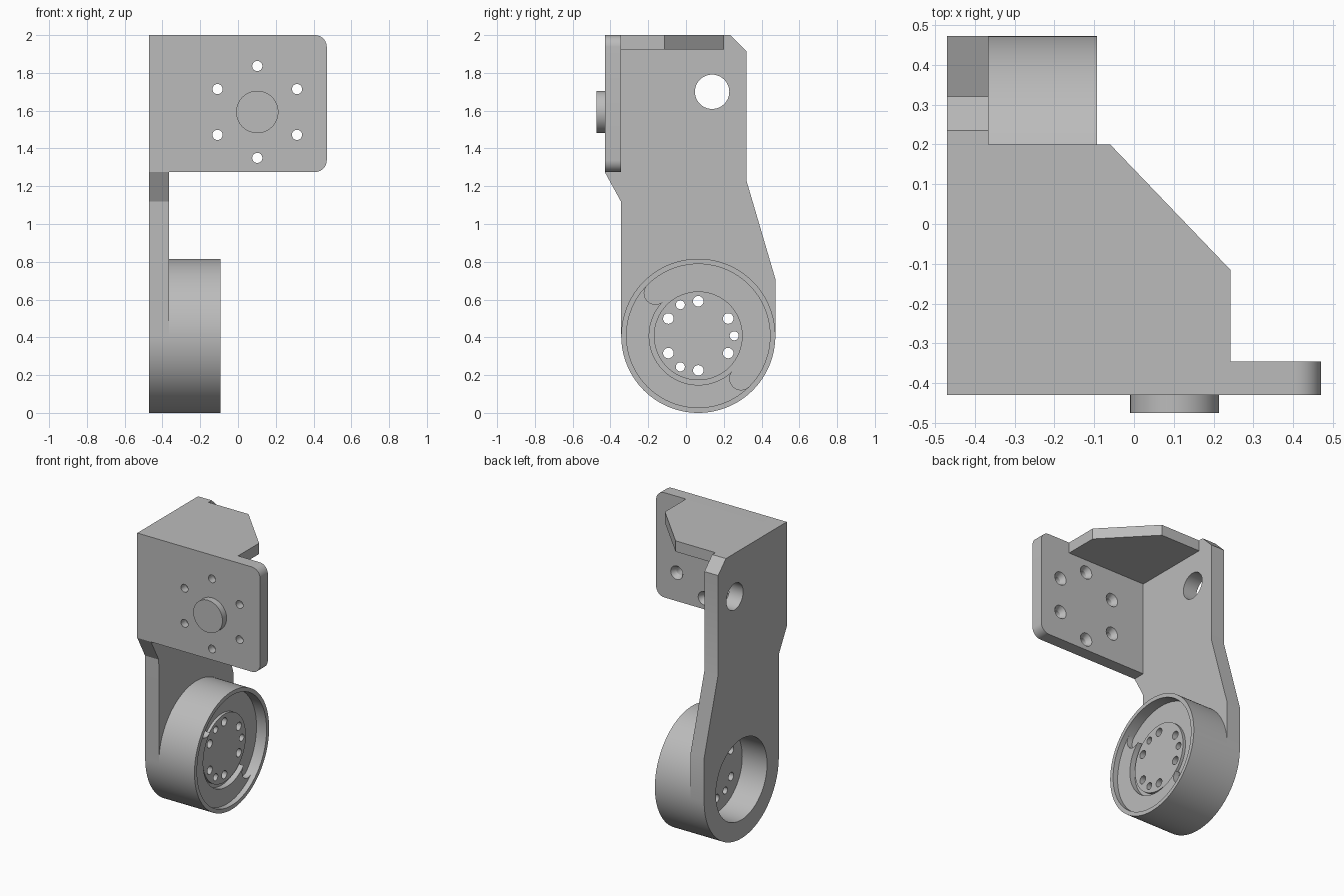
import bpy, bmesh
from math import sin, cos, radians, pi
from mathutils import Vector

if "Cube" in bpy.data.objects:
    bpy.data.objects.remove(bpy.data.objects["Cube"])

# Single material
grey = bpy.data.materials.new("plain grey")
grey.use_nodes = True
GREY = (0.5, 0.5, 0.5, 1)
grey.diffuse_color = GREY
grey.node_tree.nodes["Principled BSDF"].inputs["Base Color"].default_value = GREY

PLACE = {
    "x": lambda u, v, w: Vector((w, u, v)),
    "y": lambda u, v, w: Vector((u, w, v)),
    "z": lambda u, v, w: Vector((u, v, w)),
}


def arc(cu, cv, r, start, end, n=48):
    """Points on an arc, angles in degrees."""
    angles = [radians(start + (end - start) * i / n) for i in range(n + 1)]
    return [(cu + r * cos(a), cv + r * sin(a)) for a in angles]


def circle(cu, cv, r, n=32):
    return arc(cu, cv, r, 0, 360, n)[:-1]


def prism(name, axis, a, b, outline, far_outline=None):
    """Extrude an outline along an axis; a second outline makes a taper."""
    bm = bmesh.new()
    near = [bm.verts.new(PLACE[axis](u, v, a)) for u, v in outline]
    far = [bm.verts.new(PLACE[axis](u, v, b)) for u, v in far_outline or outline]
    bm.faces.new(near)
    bm.faces.new(far[::-1])
    n = len(near)
    for i in range(n):
        j = (i + 1) % n
        bm.faces.new((near[j], near[i], far[i], far[j]))
    bmesh.ops.recalc_face_normals(bm, faces=bm.faces)
    mesh = bpy.data.meshes.new(name)
    bm.to_mesh(mesh)
    bm.free()
    mesh.materials.append(grey)
    obj = bpy.data.objects.new(name, mesh)
    bpy.context.collection.objects.link(obj)
    return obj


def select(obj):
    bpy.ops.object.select_all(action="DESELECT")
    obj.select_set(True)
    bpy.context.view_layer.objects.active = obj


def cut(obj, cutters):
    """Subtract the cutters, then discard them."""
    select(obj)
    for cutter in cutters:
        cutter.hide_render = True
        mod = obj.modifiers.new("cut", "BOOLEAN")
        mod.operation = "DIFFERENCE"
        mod.solver = "EXACT"
        mod.object = cutter
        bpy.ops.object.modifier_apply(modifier=mod.name)
        bpy.data.objects.remove(cutter)


# Main dimensions
LEFT, WALL, RIM = -0.47, -0.365, -0.093
CY, CZ, R = 0.065, 0.408, 0.408
BACK, FRONT = -0.345, -0.43

# Side arm, rounded around the hub at its foot
arm_outline = arc(CY, CZ, R, 180, 360, 64) + [
    (0.473, 0.71), (0.32, 1.23), (0.32, 1.915), (0.235, 2.0),
    (FRONT, 2.0), (FRONT, 1.275), (BACK, 1.12)]
side_arm = prism("side_arm", "x", LEFT, WALL, arm_outline)
cut(side_arm, [
    prism("cable_hole", "x", -0.6, -0.2, circle(0.138, 1.70, 0.091, 48)),
    prism("arm_bore", "x", -0.6, -0.2, circle(CY, CZ, 0.28, 64)),
])

# Front panel with rounded free corners
panel_outline = [(WALL, 1.275)] + arc(0.407, 1.338, 0.063, -90, 0, 10) \
    + arc(0.407, 1.937, 0.063, 0, 90, 10) + [(WALL, 2.0)]
front_panel = prism("front_panel", "y", FRONT, BACK, panel_outline)
PX, PZ = 0.102, 1.593
screw_cutters = []
for k in range(6):
    a = radians(30 + 60 * k)
    u, v = PX + 0.243 * cos(a), PZ + 0.243 * sin(a)
    screw_cutters.append(prism("screw_hole", "y", -0.5, -0.3, circle(u, v, 0.027, 24)))
    screw_cutters.append(prism("countersink", "y", -0.38, BACK + 0.001,
                               circle(u, v, 0.027, 24), circle(u, v, 0.047, 24)))
cut(front_panel, screw_cutters)
round_boss = prism("round_boss", "y", -0.475, FRONT, circle(PX, PZ, 0.112, 48))

# Top gusset joining arm and panel
top_gusset = prism("top_gusset", "z", 1.925, 2.0, [
    (WALL, BACK), (0.242, BACK), (0.242, -0.115), (-0.06, 0.2), (WALL, 0.2)])

# Hub drum, recessed on the inner side and bored from the outer side
FLOOR, DISC, SHELF = -0.17, -0.15, -0.13
hub_drum = prism("hub_drum", "x", WALL, RIM, circle(CY, CZ, R, 128))
cut(hub_drum, [
    prism("recess", "x", FLOOR, 0, circle(CY, CZ, 0.38, 96)),
    prism("hub_bore", "x", -0.6, -0.28, circle(CY, CZ, 0.28, 64)),
])
hub_disc = prism("hub_disc", "x", FLOOR, DISC, circle(CY, CZ, 0.235, 64))

# Bolt holes through the hub
for part in (hub_drum, hub_disc):
    bolts = []
    for radius, size, start, step in ((0.183, 0.028, 30, 60), (0.19, 0.024, 0, 120)):
        for deg in range(start, start + 360, step):
            a = radians(deg)
            bolts.append(prism("bolt_hole", "x", -0.5, 0, circle(
                CY + radius * cos(a), CZ + radius * sin(a), size, 20)))
    cut(part, bolts)

# Half-ring stop shelf with scooped ends
h = 0.32 * cos(pi / 4)
shelf_outline = arc(CY, CZ, 0.38, 135, 315, 48) \
    + arc(CY + h, CZ - h, 0.06, -45, -225, 16)[1:-1] \
    + arc(CY, CZ, 0.26, 315, 135, 48) \
    + arc(CY - h, CZ + h, 0.06, 315, 135, 16)[1:-1]
stop_shelf = prism("stop_shelf", "x", FLOOR, SHELF, shelf_outline)

# Smooth curved walls, keep edges crisp
for part in (side_arm, front_panel, round_boss, top_gusset, hub_drum, hub_disc, stop_shelf):
    select(part)
    bpy.ops.object.shade_smooth_by_angle(angle=radians(25))
